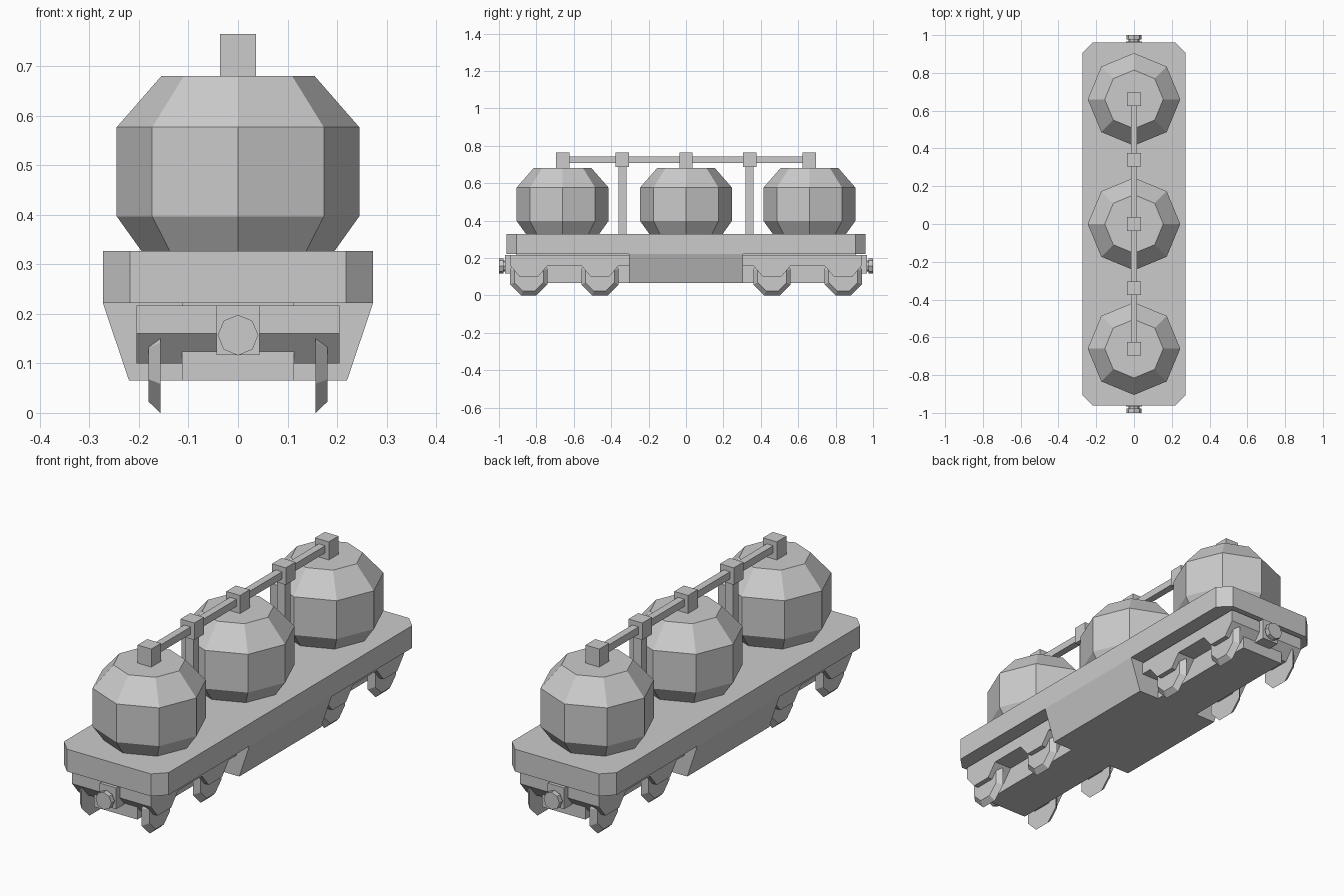
import bpy, bmesh, math
from math import pi, cos, sin

if "Cube" in bpy.data.objects:
    bpy.data.objects.remove(bpy.data.objects["Cube"])


def finish(name, bm):
    bmesh.ops.recalc_face_normals(bm, faces=bm.faces)
    me = bpy.data.meshes.new(name)
    bm.to_mesh(me)
    bm.free()
    ob = bpy.data.objects.new(name, me)
    bpy.context.collection.objects.link(ob)
    return ob


def loft(name, rings):
    """Join equal-length rings of points and cap both ends."""
    bm = bmesh.new()
    vs = [[bm.verts.new(p) for p in ring] for ring in rings]
    n = len(vs[0])
    for a, b in zip(vs, vs[1:]):
        for i in range(n):
            j = (i + 1) % n
            bm.faces.new((a[i], a[j], b[j], b[i]))
    bm.faces.new(vs[0][::-1])
    bm.faces.new(vs[-1])
    return finish(name, bm)


def box(name, x, y, z):
    """Box from (min, max) pairs."""
    return loft(name, [[(x[0], y[0], k), (x[1], y[0], k), (x[1], y[1], k), (x[0], y[1], k)] for k in z])


def octagon(r, phase=0):
    return [(r * cos(phase + i * pi / 4), r * sin(phase + i * pi / 4)) for i in range(8)]


# Deck with chamfered corners
W, L, C = 0.273, 0.96, 0.055
outline = [(W, L - C), (W - C, L), (C - W, L), (-W, L - C),
           (-W, C - L), (C - W, -L), (W - C, -L), (W, C - L)]
loft("deck", [[(x, y, z) for x, y in outline] for z in (0.222, 0.327)])

# Tapered belly between the bogies and the narrow spine running through
loft("belly", [[(-w, -0.305, z), (w, -0.305, z), (w, 0.305, z), (-w, 0.305, z)]
               for w, z in ((0.22, 0.065), (0.273, 0.222))])
box("spine", (-0.113, 0.113), (-0.91, 0.91), (0.065, 0.222))

# Tanks with top caps
for cy in (-0.66, 0, 0.66):
    loft("tank", [[(x, y + cy, z) for x, y in octagon(r)]
                  for r, z in ((0.195, 0.327), (0.245, 0.397), (0.245, 0.577), (0.155, 0.68))])
    box("tank_cap", (-0.036, 0.036), (cy - 0.036, cy + 0.036), (0.68, 0.765))

# Overhead pipe, posts and post heads
box("pipe", (-0.017, 0.017), (-0.66, 0.66), (0.708, 0.742))
for cy in (-0.34, 0.34):
    box("post", (-0.021, 0.021), (cy - 0.021, cy + 0.021), (0.327, 0.70))
    box("post_head", (-0.036, 0.036), (cy - 0.036, cy + 0.036), (0.685, 0.765))

# Bogies, wheels and couplers at both ends
frame = [(0.94, 0.217), (0.94, 0.16), (0.89, 0.10), (0.79, 0.10), (0.74, 0.16), (0.56, 0.16),
         (0.51, 0.10), (0.41, 0.10), (0.36, 0.16), (0.305, 0.16), (0.305, 0.217)]
for s in (-1, 1):
    loft("bogie_frame", [[(x, s * y, z) for y, z in frame] for x in (-0.205, 0.205)])
    for cy in (0.46, 0.84):
        for side in (-1, 1):
            loft("wheel", [[(side * x, s * cy + a, 0.10 + b) for a, b in octagon(r / cos(pi / 8), pi / 8)]
                           for x, r in ((0.157, 0.10), (0.181, 0.077))])
    box("coupler_block", (-0.043, 0.043), sorted((s * 0.90, s * 0.967)), (0.117, 0.217))
    loft("coupler", [[(x, s * y, 0.157 + z) for x, z in octagon(r)]
                     for r, y in ((0.030, 0.96), (0.030, 0.976), (0.041, 0.976), (0.041, 1.0))])
